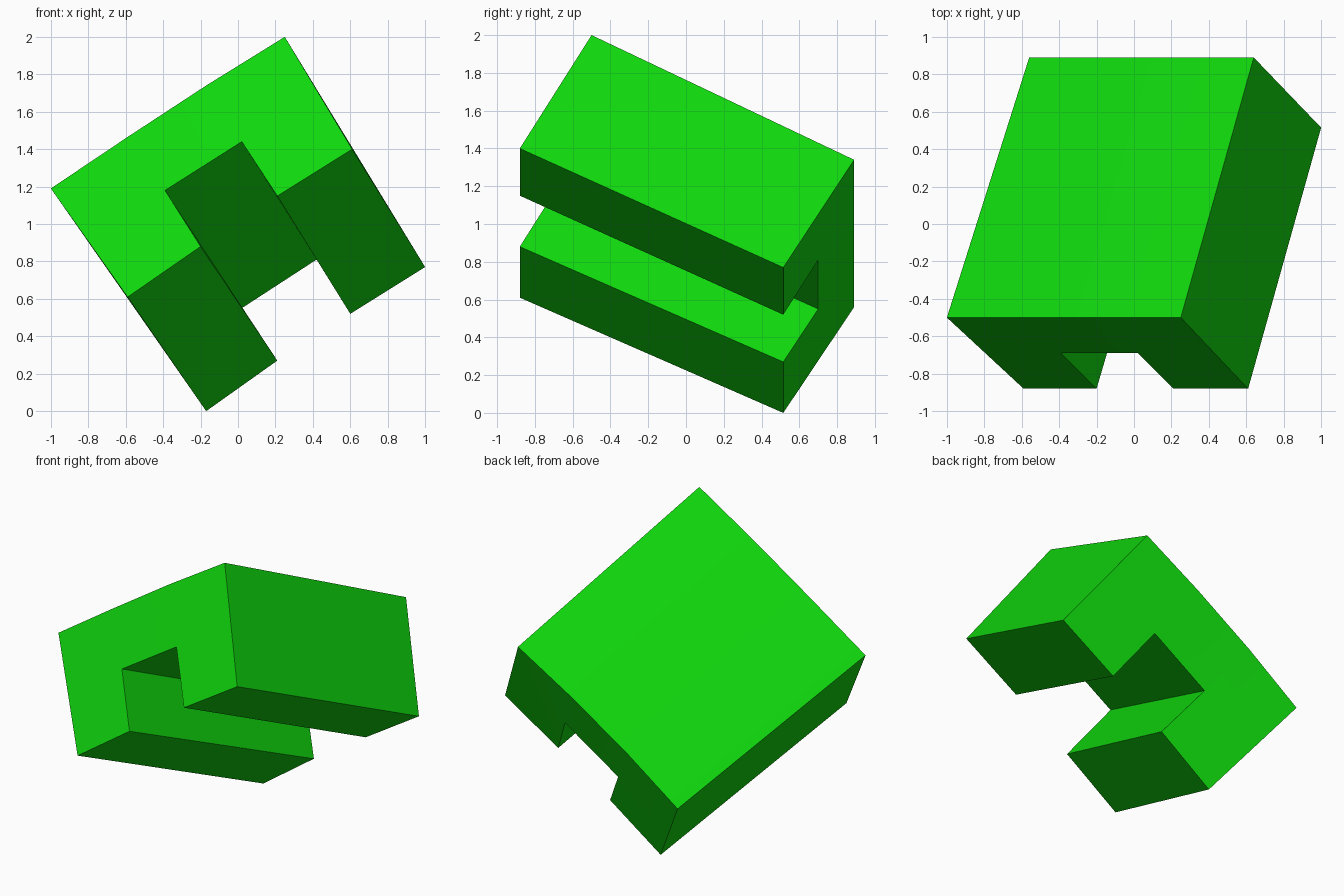
import bpy
import bmesh
import math

if "Cube" in bpy.data.objects:
    bpy.data.objects.remove(bpy.data.objects["Cube"], do_unlink=True)

green = bpy.data.materials.new("bright_green")
green.use_nodes = True
colour = (0.005, 0.68, 0.004, 1.0)
green.diffuse_color = colour
green.node_tree.nodes["Principled BSDF"].inputs["Base Color"].default_value = colour

# Matching end outlines of the tilted channel, whose arms splay slightly
front = [(-1.0, -0.50, 1.19), (-0.59, -0.50, 1.465), (-0.17, -0.50, 1.74), (0.25, -0.50, 2.0),
         (0.61, -0.88, 1.40), (0.21, -0.88, 1.15), (0.02, -0.69, 1.44),
         (-0.39, -0.69, 1.18), (-0.20, -0.88, 0.88), (-0.59, -0.88, 0.61)]
back = [(-0.56, 0.89, 0.56), (-0.18, 0.89, 0.835), (0.23, 0.89, 1.10), (0.64, 0.89, 1.34),
        (1.0, 0.515, 0.77), (0.60, 0.515, 0.52), (0.42, 0.70, 0.81),
        (0.02, 0.70, 0.55), (0.21, 0.515, 0.27), (-0.17, 0.515, 0.0)]

bm = bmesh.new()
rings = [[bm.verts.new(p) for p in ring] for ring in (front, back)]
count = len(front)

# Long sides
for i in range(count):
    j = (i + 1) % count
    bm.faces.new((rings[0][i], rings[0][j], rings[1][j], rings[1][i]))

# End caps: one arm, the bridge, the other arm
for ring in rings:
    for part in ((0, 1, 7, 8, 9), (1, 2, 6, 7), (2, 3, 4, 5, 6)):
        bm.faces.new([ring[i] for i in part])

bmesh.ops.recalc_face_normals(bm, faces=bm.faces)
mesh = bpy.data.meshes.new("channel_block")
bm.to_mesh(mesh)
bm.free()
mesh.materials.append(green)
block = bpy.data.objects.new("channel_block", mesh)
bpy.context.collection.objects.link(block)

# Soften only the shallow creases on the top
bpy.context.view_layer.objects.active = block
block.select_set(True)
bpy.ops.object.shade_smooth_by_angle(angle=math.radians(20))
